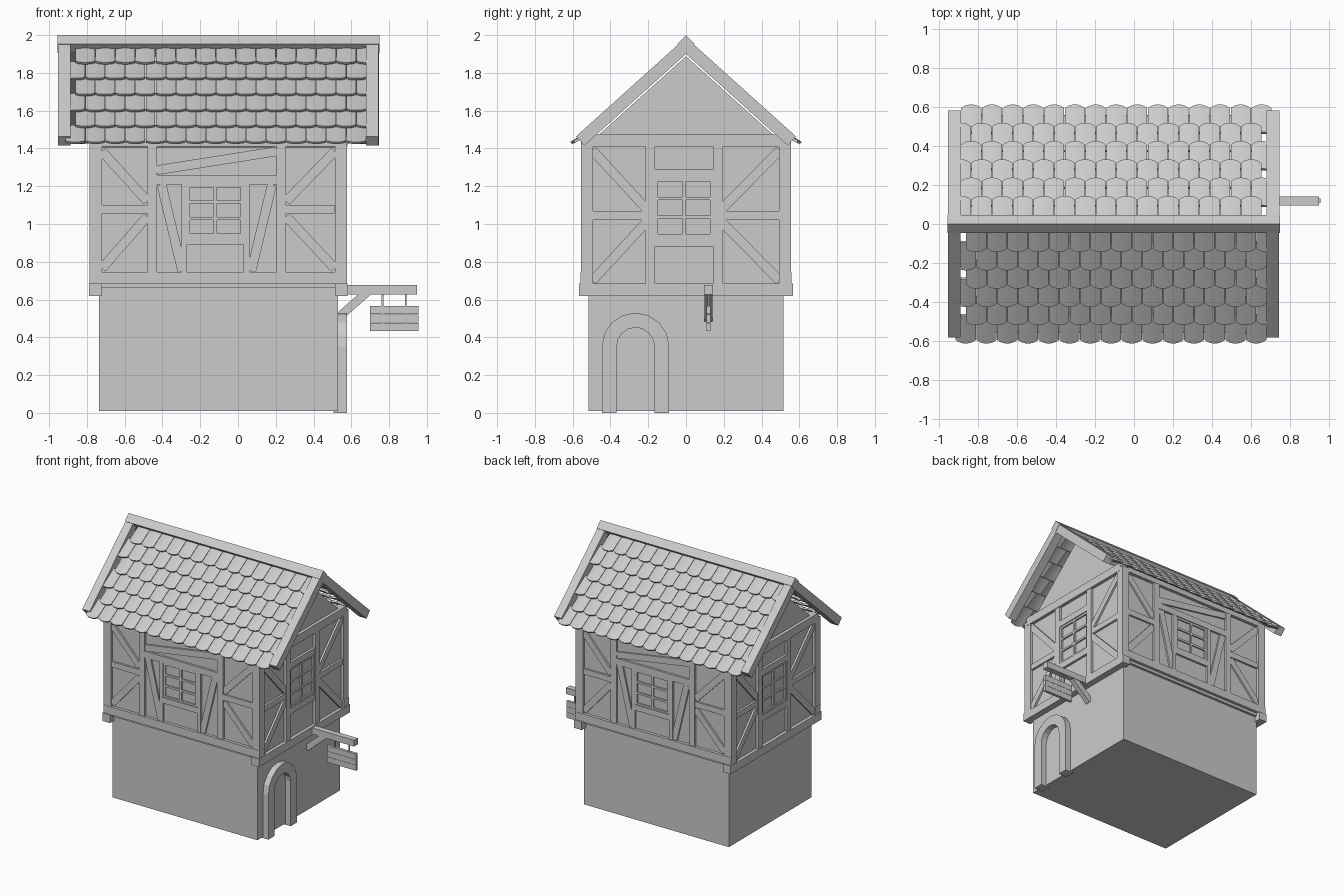
import bpy, bmesh, math
from mathutils import Vector, Matrix

if "Cube" in bpy.data.objects:
    bpy.data.objects.remove(bpy.data.objects["Cube"])

CX = -0.104                      # middle of the house along x
ANG = math.radians(42)           # roof pitch
CA, SA = math.cos(ANG), math.sin(ANG)


def box(bm, x0, x1, y0, y1, z0, z1):
    m = Matrix.Translation(((x0 + x1) / 2, (y0 + y1) / 2, (z0 + z1) / 2))
    bmesh.ops.create_cube(bm, size=1, matrix=m @ Matrix.Diagonal((x1 - x0, y1 - y0, z1 - z0, 1)))


def beam(bm, a, b, width, depth, n):
    """Square-ended bar from a to b; depth is measured along n."""
    a, b, n = Vector(a), Vector(b), Vector(n)
    d = (b - a).normalized()
    rot = Matrix((d, n.cross(d), n)).transposed().to_4x4()
    m = Matrix.Translation((a + b) / 2) @ rot
    bmesh.ops.create_cube(bm, size=1, matrix=m @ Matrix.Diagonal(((b - a).length, width, depth, 1)))


def prism(bm, pts, x0, x1):
    """Extrude a y-z outline along x."""
    f = bm.faces.new([bm.verts.new((x0, y, z)) for y, z in pts])
    r = bmesh.ops.extrude_face_region(bm, geom=[f])
    bmesh.ops.translate(bm, vec=(x1 - x0, 0, 0),
                        verts=[v for v in r["geom"] if isinstance(v, bmesh.types.BMVert)])


def finish(bm, name, twin=False):
    """Make the object; twin adds a copy turned 180 degrees about the house."""
    if twin:
        r = bmesh.ops.duplicate(bm, geom=bm.verts[:] + bm.edges[:] + bm.faces[:])
        bmesh.ops.rotate(bm, cent=(CX, 0, 0), matrix=Matrix.Rotation(math.pi, 3, 'Z'),
                         verts=[v for v in r["geom"] if isinstance(v, bmesh.types.BMVert)])
    bmesh.ops.recalc_face_normals(bm, faces=bm.faces[:])
    me = bpy.data.meshes.new(name)
    bm.to_mesh(me)
    bm.free()
    ob = bpy.data.objects.new(name, me)
    bpy.context.collection.objects.link(ob)
    return ob


def on_front(x, z):
    return (x, -0.53, z)


def on_side(y, z):
    return (CX + 0.655, y, z)


FN, SN = (0, -1, 0), (1, 0, 0)

# Ground floor
bm = bmesh.new()
box(bm, -0.735, 0.53, -0.515, 0.515, 0.01, 0.70)
finish(bm, "ground_floor")

# Upper floor walls with gables
bm = bmesh.new()
prism(bm, [(-0.535, 0.66), (0.535, 0.66), (0.535, 1.406), (0, 1.888), (-0.535, 1.406)],
      CX - 0.658, CX + 0.658)
finish(bm, "upper_walls")

# Sills, corner posts and top plates
bm = bmesh.new()
box(bm, CX - 0.682, CX + 0.682, -0.558, -0.495, 0.682, 0.745)
box(bm, CX + 0.618, CX + 0.684, -0.567, 0.567, 0.62, 0.684)
for y in (-0.5235, 0.5235):
    box(bm, CX + 0.617, CX + 0.681, y - 0.032, y + 0.032, 0.684, 1.44)
box(bm, CX + 0.617, CX + 0.683, -0.53, 0.53, 1.41, 1.475)
box(bm, CX - 0.62, CX + 0.62, -0.555, -0.495, 1.41, 1.45)
finish(bm, "main_frame", True)

# Front and back timbers
bm = bmesh.new()
for a, b, w, d in [
    ((-0.455, 0.74), (-0.455, 1.42), 0.05, 0.046), ((0.23, 0.74), (0.23, 1.42), 0.05, 0.046),
    ((-0.44, 1.235), (0.21, 1.235), 0.05, 0.044), ((-0.43, 1.285), (0.205, 1.385), 0.05, 0.036),
    ((-0.405, 1.21), (-0.295, 0.75), 0.05, 0.036), ((0.18, 1.21), (0.07, 0.75), 0.05, 0.036),
    ((-0.285, 0.745), (-0.285, 1.21), 0.03, 0.042), ((0.045, 0.745), (0.045, 1.21), 0.03, 0.042),
    ((-0.28, 0.915), (0.04, 0.915), 0.045, 0.044),
]:
    beam(bm, on_front(*a), on_front(*b), w, d, FN)
for post, mid in ((-0.72, -0.48), (0.512, 0.255)):
    beam(bm, on_front(post, 1.078), on_front(mid, 1.078), 0.045, 0.04, FN)
    beam(bm, on_front(post, 1.385), on_front(mid, 1.12), 0.05, 0.036, FN)
    beam(bm, on_front(post, 0.765), on_front(mid, 1.04), 0.05, 0.036, FN)
finish(bm, "front_and_back_timbers", True)

# Side timbers
bm = bmesh.new()
for y in (-0.19, 0.17):
    beam(bm, on_side(y, 0.68), on_side(y, 1.42), 0.05, 0.046, SN)
for z in (0.905, 1.265):
    beam(bm, on_side(-0.18, z), on_side(0.16, z), 0.05, 0.044, SN)
for post, mid in ((-0.495, -0.205), (0.495, 0.185)):
    beam(bm, on_side(post, 1.045), on_side(mid, 1.045), 0.045, 0.04, SN)
    beam(bm, on_side(post, 1.39), on_side(mid, 1.075), 0.05, 0.036, SN)
    beam(bm, on_side(post, 0.70), on_side(mid, 1.015), 0.05, 0.036, SN)
finish(bm, "side_timbers", True)


# Window lattices, two panes wide and three high
def window(bm, place, n, u0, u1, z0, z1):
    for i in range(3):
        u = u0 + 0.008 + (u1 - u0 - 0.016) * i / 2
        beam(bm, place(u, z0), place(u, z1), 0.018, 0.032, n)
    for i in range(4):
        z = z0 + 0.008 + (z1 - z0 - 0.016) * i / 3
        beam(bm, place(u0, z), place(u1, z), 0.016, 0.030, n)


bm = bmesh.new()
window(bm, on_front, FN, -0.27, 0.03, 0.935, 1.21)
window(bm, on_side, SN, -0.165, 0.145, 0.93, 1.24)
finish(bm, "windows", True)


# Roof point: x, distance down the front slope, height above it
def roof(x, s, h):
    return (x, -(s * CA + h * SA), 1.944 - s * SA + h * CA)


# Roof tiles: cambered, round-ended, staggered rows
TW, TL, TT, N = 0.1063, 0.165, 0.014, 6
bm = bmesh.new()
for row in range(6):
    end = 0.796 - 0.126 * row
    for i in range(15):
        mid = -0.915 + TW * (i + 0.5 + 0.5 * (row % 2))
        cols = []
        for k in range(N + 1):
            u = 2 * k / N - 1
            x = mid + u * (TW / 2 - 0.0015)
            camber = -0.007 * u * u
            s1 = end - 0.018 * abs(u) ** 2.5
            cols.append([bm.verts.new(roof(x, s, h + camber)) for s, h in (
                (end - TL, 0.003), (s1, 0.031), (s1, 0.031 - TT), (end - TL, 0.003 - TT))])
        for p, q in zip(cols, cols[1:]):
            for j in range(4):
                bm.faces.new((p[j], p[(j + 1) % 4], q[(j + 1) % 4], q[j]))
        bm.faces.new(cols[0])
        bm.faces.new(cols[-1][::-1])
tiles = finish(bm, "roof_tiles", True)
bpy.context.view_layer.objects.active = tiles
tiles.select_set(True)
bpy.ops.object.shade_smooth_by_angle(angle=math.radians(30))

# Sloping gable boards
bm = bmesh.new()
for x in (-0.921, 0.711):
    beam(bm, roof(x, 0.0, 0), roof(x, 0.754, 0), 0.066, 0.065, (0, -SA, CA))
finish(bm, "gable_boards", True)

# Ridge beam, set on edge
bm = bmesh.new()
r = 0.047
prism(bm, [(r, 1.953), (0, 1.953 + r), (-r, 1.953), (0, 1.953 - r)], -0.956, 0.748)
finish(bm, "ridge_beam")

# Arched door surround
bm = bmesh.new()
arc = [math.pi * i / 8 for i in range(9)]
yc, zc = -0.267, 0.352
outer = [(yc - 0.178 * math.cos(a), zc + 0.178 * math.sin(a)) for a in arc]
inner = [(yc + 0.1 * math.cos(a), zc + 0.1 * math.sin(a)) for a in arc]
prism(bm, [(yc - 0.178, 0)] + outer + [(yc + 0.178, 0), (yc + 0.1, 0)] + inner + [(yc - 0.1, 0)],
      0.505, 0.577)
finish(bm, "door_arch")

# Sign bracket
bm = bmesh.new()
box(bm, 0.56, 0.947, 0.096, 0.142, 0.628, 0.677)
beam(bm, (0.685, 0.119, 0.64), (0.525, 0.119, 0.50), 0.045, 0.04, (0, -1, 0))
finish(bm, "sign_bracket")

# Hanging sign
bm = bmesh.new()
for i in range(3):
    box(bm, 0.70, 0.955, 0.108, 0.130, 0.434 + 0.0445 * i, 0.477 + 0.0445 * i)
for x in (0.765, 0.888):
    box(bm, x - 0.004, x + 0.004, 0.115, 0.123, 0.44, 0.635)
finish(bm, "hanging_sign")
